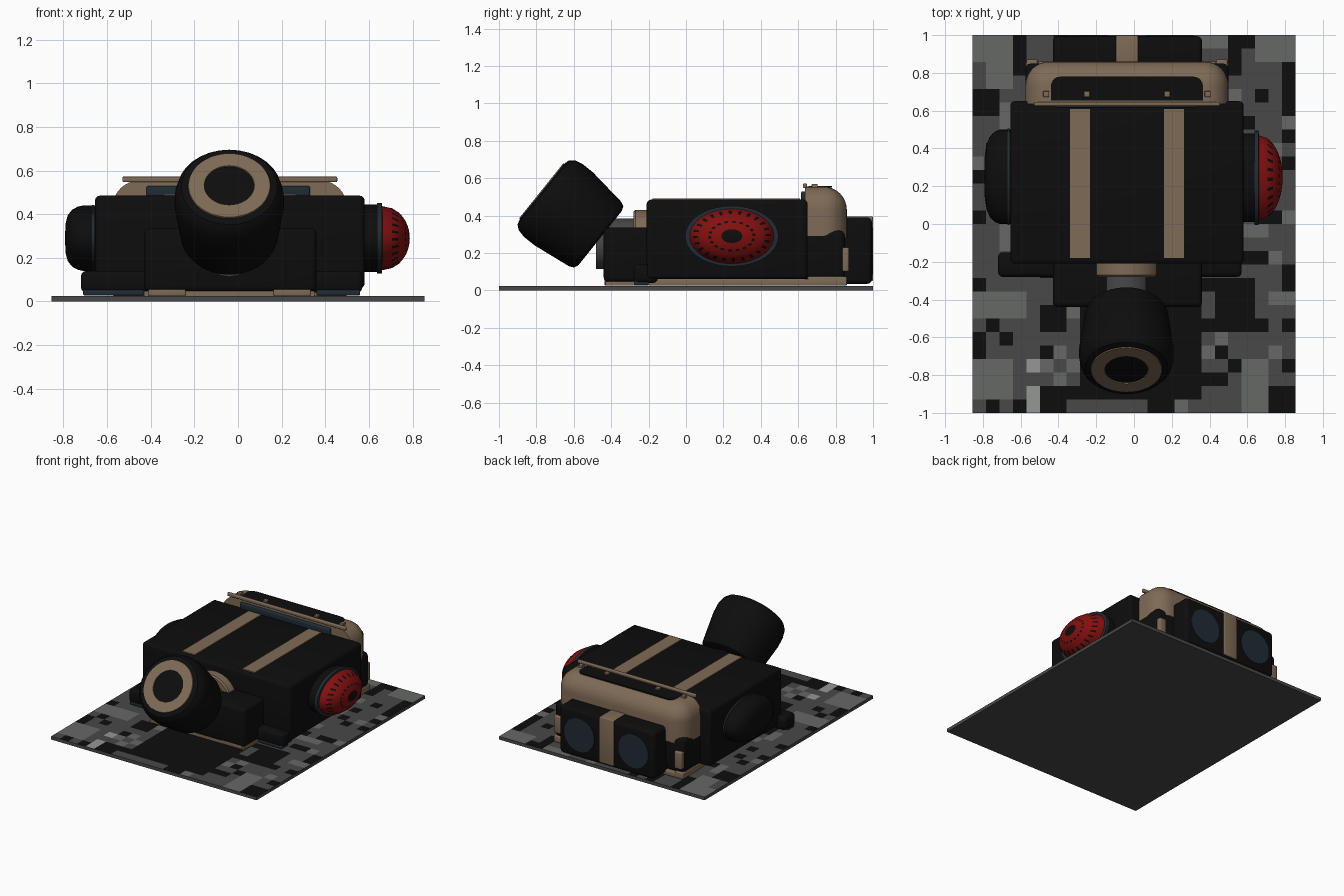
import bpy, bmesh, math, random
from mathutils import Matrix, Vector

if "Cube" in bpy.data.objects:
    bpy.data.objects.remove(bpy.data.objects["Cube"])


def material(name, rgb):
    m = bpy.data.materials.new(name)
    m.use_nodes = True
    m.diffuse_color = (*rgb, 1)
    m.node_tree.nodes["Principled BSDF"].inputs["Base Color"].default_value = (*rgb, 1)
    return m


black = material("black", (.004, .004, .004))
tan = material("tan", (.21, .145, .092))
red = material("red", (.23, .005, .005))
blue = material("blue grey", (.014, .025, .035))
dark = material("dark grey", (.065, .065, .065))
mid = material("mid grey", (.13, .14, .13))
light = material("light grey", (.3, .31, .3))


def finish(name, bm, mats, smooth=True):
    bmesh.ops.recalc_face_normals(bm, faces=bm.faces)
    me = bpy.data.meshes.new(name)
    bm.to_mesh(me)
    bm.free()
    for m in mats:
        me.materials.append(m)
    ob = bpy.data.objects.new(name, me)
    bpy.context.collection.objects.link(ob)
    if smooth:
        bpy.ops.object.select_all(action='DESELECT')
        ob.select_set(True)
        bpy.context.view_layer.objects.active = ob
        bpy.ops.object.shade_smooth_by_angle(angle=math.radians(35))
    return ob


def box(name, mat, x, y, z, bevel=0.0, pick=None, segments=3):
    """Box from three ranges; pick chooses which edges are rounded."""
    bm = bmesh.new()
    bmesh.ops.create_cube(bm, size=1)
    for v in bm.verts:
        v.co = [(a + b) / 2 + c * (b - a) for (a, b), c in zip((x, y, z), v.co)]
    if bevel:
        edges = [e for e in bm.edges if pick is None or pick(e)]
        bmesh.ops.bevel(bm, geom=edges, offset=bevel, segments=segments,
                        profile=.5, affect='EDGES')
    return finish(name, bm, [mat], bevel > 0)


def lathe(name, profile, mats, centre, axis, scale=(1, 1), segs=40, paint=None):
    """Revolve (radius, height) points about an axis; paint(ring, segment) picks a slot."""
    bm = bmesh.new()
    rings = []
    for r, h in profile:
        n = segs if r > 0 else 1
        rings.append([bm.verts.new((r * scale[0] * math.cos(math.tau * i / segs),
                                    r * scale[1] * math.sin(math.tau * i / segs), h))
                      for i in range(n)])
    for k, (a, b) in enumerate(zip(rings, rings[1:])):
        for i in range(segs):
            j = (i + 1) % segs
            vs = [a[i % len(a)], a[j % len(a)], b[j % len(b)], b[i % len(b)]]
            f = bm.faces.new(list(dict.fromkeys(vs)))
            f.material_index = paint(k, i) if paint else 0
    # local x stays horizontal so that elliptical scales keep their meaning
    w = Vector(axis).normalized()
    u = Vector((0, 1, 0)) if abs(w.x) > .9 else Vector((1, 0, 0))
    rot = Matrix((u, w.cross(u), w)).transposed().to_4x4()
    bm.transform(Matrix.Translation(centre) @ rot)
    return finish(name, bm, mats)


# Ground tile with a blocky camouflage top
COLS, ROWS, W = 24, 28, .855
random.seed(4)
PATCHES = [  # slot, column range, row range, counted from the rear left corner
    (2, 0, 3, 0, 2), (0, 3, 4, 0, 3), (2, 1, 3, 2, 4), (0, 0, 2, 4, 6),
    (2, 0, 4, 19, 21), (0, 0, 1, 22, 24), (2, 0, 3, 24, 27), (3, 4, 5, 24, 25),
    (3, 4, 5, 26, 28), (0, 5, 7, 20, 22), (2, 21, 24, 0, 2), (0, 19, 20, 0, 3),
    (0, 23, 24, 4, 6), (0, 18, 21, 18, 22), (2, 22, 24, 19, 20), (0, 8, 17, 19, 27),
    (2, 20, 22, 24, 28), (0, 22, 24, 26, 28), (0, 5, 7, 26, 28), (0, 13, 15, 26, 28)]
bm = bmesh.new()
bmesh.ops.create_grid(bm, x_segments=COLS, y_segments=ROWS, size=1)
for v in bm.verts:
    v.co = (v.co.x * W, v.co.y, .025)
for f in bm.faces:
    c = f.calc_center_median()
    col, row = int((c.x + W) / (2 * W) * COLS), int((1 - c.y) / 2 * ROWS)
    f.material_index = random.choices((0, 1, 2), (2, 9, 1))[0]
    for slot, a, b, p, q in PATCHES:
        if a <= col < b and p <= row < q:
            f.material_index = slot
finish("ground_tile", bm, [black, dark, mid, light], False)
box("ground_slab", dark, (-W, W), (-1, 1), (0, .0245))

# Main housing and its steps
box("main_housing", black, (-.655, .58), (-.21, .65), (.06, .485), .022)
box("front_step", black, (-.43, .36), (-.44, -.15), (.045, .335), .025)
box("front_sill", black, (-.72, .57), (-.28, -.15), (.04, .14), .025)
box("rear_housing", black, (-.575, .5), (.6, .85), (.06, .32), .03)
box("rear_light_box", black, (-.43, .36), (.8, .994), (.035, .39), .025)
box("hump_vent", blue, (-.42, .33), (.615, .66), (.48, .53), .01)

# Tan skids, feet and blue sill trims
box("base_skid", tan, (-.57, .5), (-.2, .86), (.025, .062), .006)
box("front_skid", tan, (-.43, .35), (-.43, -.2), (.025, .048))
for x in (-.325, .248):
    box("front_foot", tan, (x - .085, x + .085), (-.435, -.3), (.025, .06), .006)
for x in (-.54, .465):
    box("rear_foot", tan, (x - .035, x + .035), (.65, .86), (.025, .075), .008)
    box("rear_latch", tan, (x - .03, x + .03), (.83, .872), (.1, .23), .01)
for x in ((-.71, -.43), (.36, .56)):
    box("sill_trim", blue, x, (-.278, -.2), (.027, .055), .008)

# Top straps
for x in (-.287, .213):
    box("top_strap", tan, (x - .053, x + .053), (-.18, .61), (.47, .492))

# Rounded rear hump with inset top, rail and bolts
def hump_edges(e):
    a, b = (v.co for v in e.verts)
    m = (a + b) / 2
    return (m.z > .5 and m.y > .65) or (m.y > .85 and abs(a.z - b.z) > .1)


box("rear_hump", tan, (-.575, .5), (.635, .86), (.28, .555), .125, hump_edges, 8)
box("hump_panel", black, (-.44, .365), (.655, .78), (.549, .558), .05,
    lambda e: abs(e.verts[0].co.z - e.verts[1].co.z) > .005 and e.verts[0].co.y > .7, 5)
box("hump_rail", tan, (-.53, .455), (.625, .647), (.547, .572), .006)
for x in (-.465, -.25, .175, .39):
    box("rail_bolt", tan, (x - .016, x + .016), (.672, .704), (.54, .57), .004)

# Rear lights and centre strap
box("rear_strap", tan, (-.095, .022), (.84, 1), (.05, .395), .006)
for x in (-.26, .19):
    lathe("rear_light", [(0, 0), (.125, 0), (.125, .008), (0, .008)], [blue],
          (x, .99, .21), (0, 1, 0))

# Left side dome
lathe("left_dome", [(1, -.03), (1, .06), (.96, .085), (.87, .11), (.7, .13),
                    (.45, .14), (0, .143)], [black],
      (-.65, .25, .29), (-1, 0, 0), (.25, .15))
lathe("left_dome_band", [(1, .01), (1.02, .01), (1.02, .02), (1, .02)], [blue],
      (-.65, .25, .29), (-1, 0, 0), (.25, .15))

# Right side mount, flange and slotted red dome
MOUNT = (.57, .245, .29)
lathe("dome_mount", [(1, 0), (1, .075), (0, .075)], [black], MOUNT, (1, 0, 0), (.235, .155))
lathe("dome_flange", [(.8, .068), (1, .068), (1, .09), (.8, .092)], [blue],
      MOUNT, (1, 0, 0), (.25, .162))
RADII = (1, .93, .8, .7, .56, .49, .38, .25, .12, 0)


def slots(ring, seg):
    outer = ring == 1 and seg % 3 == 0
    dashes = ring == 4 and seg % 4 < 2
    return int(outer or dashes or ring >= 7)


lathe("red_dome", [(r, .09 + .127 * math.sqrt(1 - r * r)) for r in RADII], [red, black],
      MOUNT, (1, 0, 0), (.225, .147), 72, slots)

# Neck and tilted nozzle drum
lathe("neck_collar", [(.18, 0), (.18, .09), (.17, .1), (0, .1)], [tan],
      (-.04, -.18, .25), (0, -1, 0))
lathe("neck", [(.135, 0), (.135, .28), (0, .28)], [dark], (-.04, -.2, .25), (0, -1, 0))
AIM, DRUM = (0, -.78, .625), (-.04, -.615, .405)
lathe("nozzle_drum", [(0, -.2), (.185, -.2), (.21, -.19), (.222, -.165), (.25, .05),
                      (.25, .12), (.24, .165), (.22, .19), (.19, .198), (0, .198)],
      [black], DRUM, AIM, segs=32)
lathe("nozzle_ring", [(.112, .192), (.115, .204), (.187, .204), (.192, .19)],
      [tan], DRUM, AIM)
